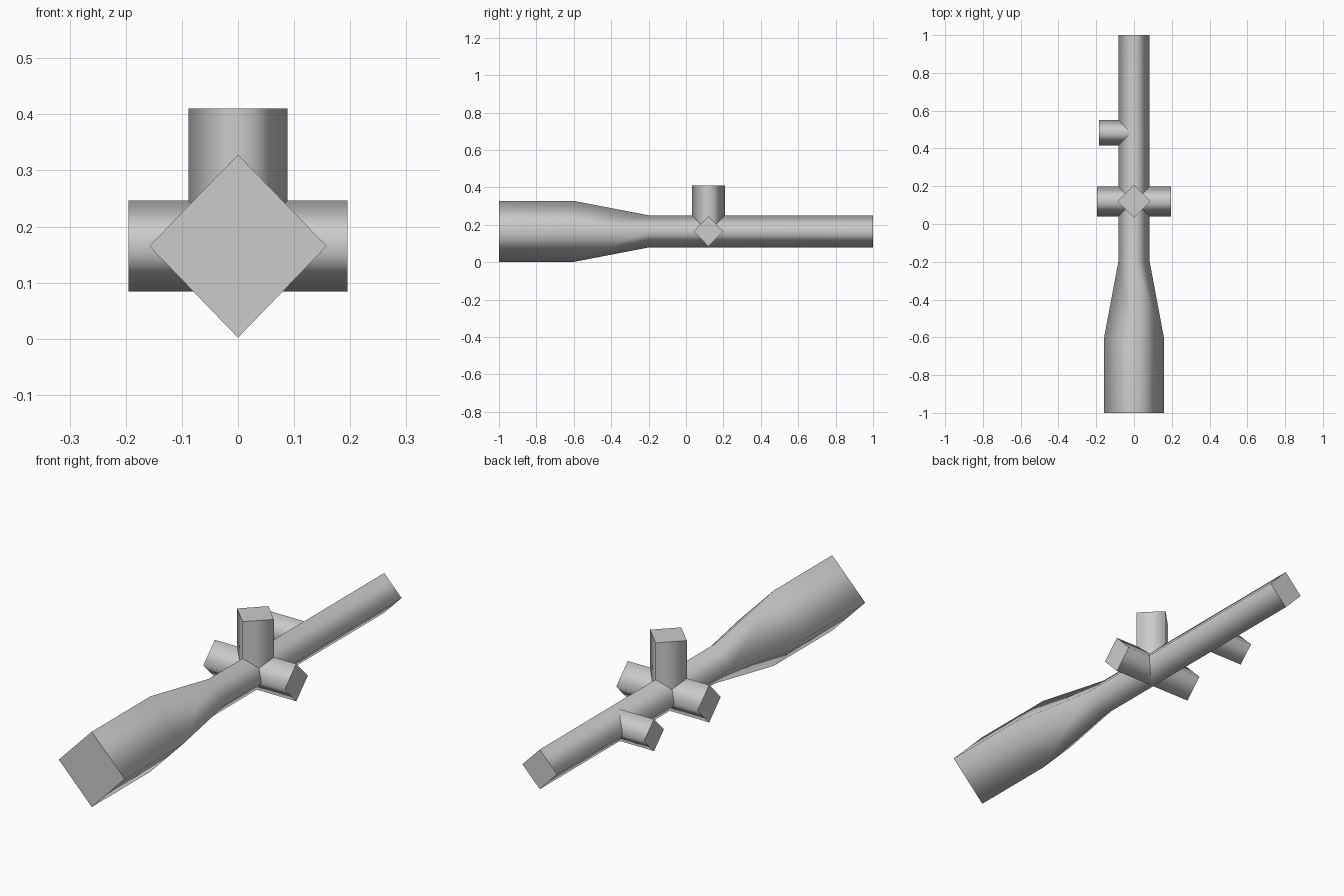
import bpy, bmesh
from mathutils import Vector

cube = bpy.data.objects.get("Cube")
if cube:
    bpy.data.objects.remove(cube, do_unlink=True)

AXIS_Z = 0.165   # height of the main tube's centre line
TURRET_Y = 0.12  # position of the crossing turrets

grey = bpy.data.materials.new("Grey metal")
grey.use_nodes = True
grey.diffuse_color = (0.6, 0.6, 0.6, 1)
grey.node_tree.nodes["Principled BSDF"].inputs["Base Color"].default_value = (0.6, 0.6, 0.6, 1)


def four_sided_tube(name, origin, axis, side, up, stations):
    """Loft a diamond section along axis; stations are (distance, side radius, up radius)."""
    origin, axis, side, up = map(Vector, (origin, axis, side, up))
    bm = bmesh.new()
    rings = []
    for dist, rs, ru in stations:
        centre = origin + axis * dist
        corners = (side * rs, up * ru, -side * rs, -up * ru)
        rings.append([bm.verts.new(centre + c) for c in corners])
    # Smooth walls, flat end caps
    for a, b in zip(rings, rings[1:]):
        for i in range(4):
            j = (i + 1) % 4
            bm.faces.new((a[i], a[j], b[j], b[i])).smooth = True
    for ring in (rings[0], rings[-1]):
        bm.faces.new(ring).smooth = False
        for i in range(4):
            bm.edges.get((ring[i], ring[(i + 1) % 4])).smooth = False
    bmesh.ops.recalc_face_normals(bm, faces=bm.faces)
    mesh = bpy.data.meshes.new(name)
    bm.to_mesh(mesh)
    bm.free()
    mesh.materials.append(grey)
    obj = bpy.data.objects.new(name, mesh)
    bpy.context.collection.objects.link(obj)
    return obj


X, Y, Z = (1, 0, 0), (0, 1, 0), (0, 0, 1)

# Main tube with the flared front bell
four_sided_tube("scope_body", (0, 0, AXIS_Z), Y, X, Z,
                [(-1, 0.158, 0.163), (-0.6, 0.158, 0.163),
                 (-0.2, 0.083, 0.086), (1, 0.083, 0.086)])

# Turret crossing from side to side
four_sided_tube("side_turrets", (0, TURRET_Y, AXIS_Z), X, Y, Z,
                [(-0.195, 0.079, 0.081), (0.195, 0.079, 0.081)])

# Turret on top
four_sided_tube("top_turret", (0, TURRET_Y, AXIS_Z), Z, X, Y,
                [(0, 0.088, 0.088), (0.245, 0.088, 0.088)])

# Small knob on the right side
four_sided_tube("side_knob", (0, 0.483, AXIS_Z), X, Y, Z,
                [(-0.185, 0.068, 0.069), (0, 0.068, 0.069)])
